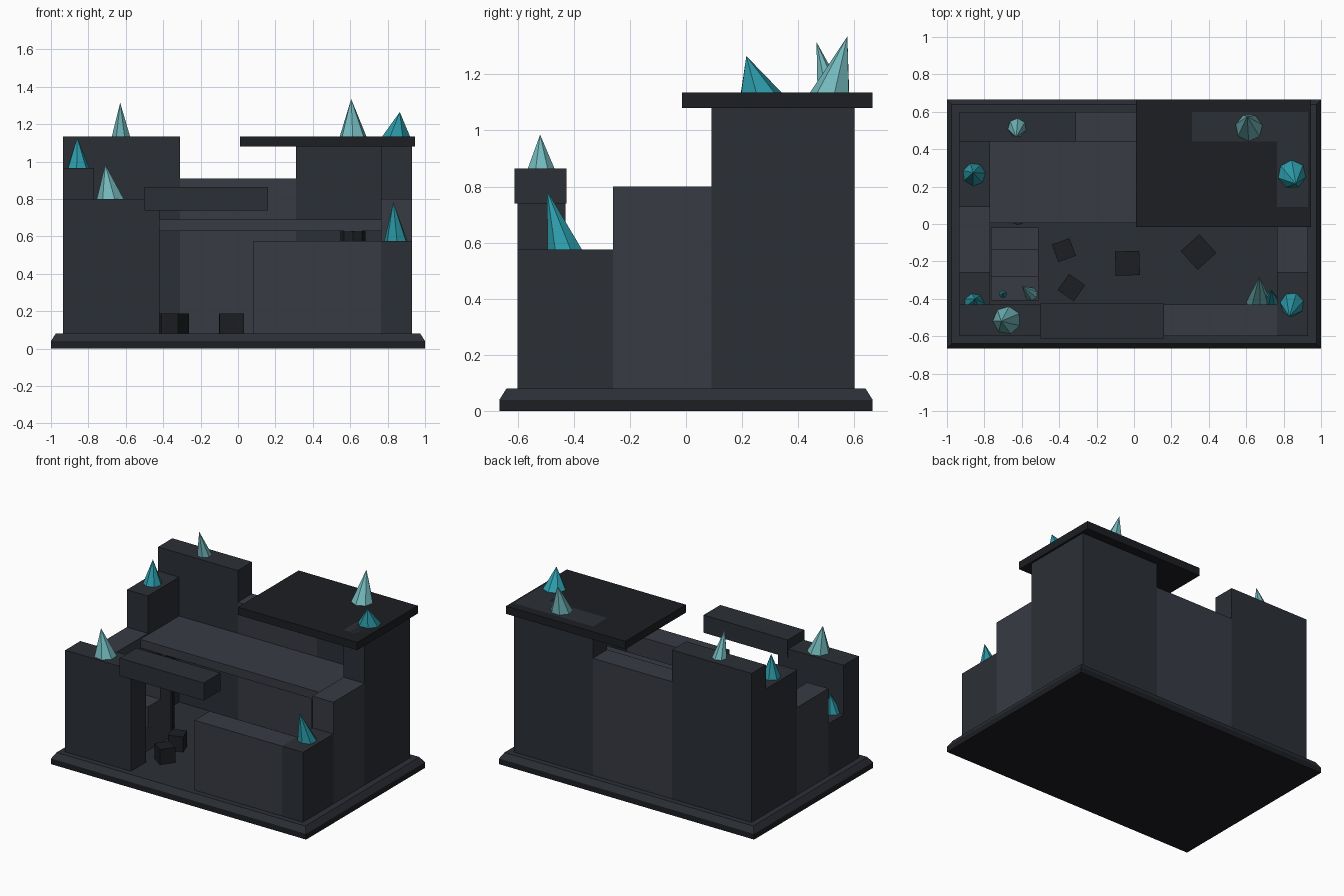
import bpy, bmesh, math

if "Cube" in bpy.data.objects:
    bpy.data.objects.remove(bpy.data.objects["Cube"])


def material(name, rgb):
    m = bpy.data.materials.new(name)
    m.diffuse_color = (*rgb, 1)
    m.use_nodes = True
    m.node_tree.nodes["Principled BSDF"].inputs["Base Color"].default_value = m.diffuse_color
    return m


DARK = material("dark_stone", (0.024, 0.028, 0.036))
LIGHT = material("light_stone", (0.038, 0.043, 0.056))
BLACK = material("black_stone", (0.012, 0.013, 0.016))
TEAL = material("teal_crystal", (0.025, 0.33, 0.40))
PALE = material("pale_crystal", (0.17, 0.48, 0.50))


def finish(name, bm, mat):
    bmesh.ops.recalc_face_normals(bm, faces=bm.faces)
    me = bpy.data.meshes.new(name)
    bm.to_mesh(me)
    bm.free()
    me.materials.append(mat)
    ob = bpy.data.objects.new(name, me)
    bpy.context.collection.objects.link(ob)
    return ob


def box(name, x0, x1, y0, y1, z0, z1, mat, inset=0.0):
    """Box from its bounds; inset shrinks the top face."""
    bm = bmesh.new()
    bmesh.ops.create_cube(bm, size=1)
    for v in bm.verts:
        i = inset if v.co.z > 0 else 0
        v.co = (x1 - i if v.co.x > 0 else x0 + i,
                y1 - i if v.co.y > 0 else y0 + i,
                z1 if v.co.z > 0 else z0)
    return finish(name, bm, mat)


def crystal(name, x, y, z, r, tip, mat, sides=7, turn=0.3):
    """Leaning pyramid with a flat base ring."""
    bm = bmesh.new()
    ring = [bm.verts.new((x + r * math.cos(turn + math.tau * i / sides),
                          y + r * math.sin(turn + math.tau * i / sides), z))
            for i in range(sides)]
    apex = bm.verts.new(tip)
    bm.faces.new(ring[::-1])
    for i in range(sides):
        bm.faces.new((ring[i], ring[(i + 1) % sides], apex))
    return finish(name, bm, mat)


# Base with chamfered upper layer
box("base_slab", -1, 1, -0.665, 0.665, 0, 0.04, BLACK)
box("base_bevel", -1, 1, -0.665, 0.665, 0.04, 0.08, DARK, 0.025)

# Broken walls: bounds in plan, top height
F = 0.08
for name, x0, x1, y0, y1, top, mat in [
    ("back_wall_left", -0.935, -0.31, 0.44, 0.6, 1.135, DARK),
    ("back_wall_middle", -0.31, 0.31, 0.44, 0.6, 0.91, LIGHT),
    ("back_wall_right", 0.31, 0.93, 0.44, 0.6, 1.135, DARK),
    ("left_wall_back", -0.935, -0.77, 0.09, 0.44, 0.965, DARK),
    ("left_wall_middle", -0.935, -0.77, -0.26, 0.09, 0.70, LIGHT),
    ("left_wall_front", -0.935, -0.77, -0.43, -0.26, 0.45, DARK),
    ("right_wall_back", 0.765, 0.93, 0.09, 0.44, 1.135, DARK),
    ("right_wall_middle", 0.765, 0.93, -0.26, 0.09, 0.80, LIGHT),
    ("right_wall_front", 0.765, 0.93, -0.6, -0.26, 0.575, DARK),
    ("front_wall_left", -0.935, -0.42, -0.6, -0.43, 0.80, DARK),
    ("front_wall_right", 0.08, 0.765, -0.6, -0.43, 0.575, LIGHT),
]:
    box(name, x0, x1, y0, y1, F, top, mat)

# Lintel, upper floor, roof
box("lintel", -0.5, 0.16, -0.612, -0.425, 0.74, 0.865, DARK)
box("upper_floor", -0.77, 0.765, 0.005, 0.44, 0.63, 0.69, LIGHT)
box("roof_slab", 0.01, 0.945, -0.015, 0.665, 1.08, 1.135, BLACK)

# Stairs
for i, (y0, y1, top) in enumerate([(-0.41, -0.28, 0.24), (-0.28, -0.14, 0.39),
                                   (-0.14, -0.02, 0.54)]):
    box(f"stair_step_{i + 1}", -0.765, -0.51, y0, y1, F, top, LIGHT)

# Columns under the upper floor
for side, x in (("left", -0.62), ("right", 0.615)):
    bm = bmesh.new()
    bmesh.ops.create_cone(bm, cap_ends=True, segments=8, radius1=0.067,
                          radius2=0.067, depth=0.55)
    bmesh.ops.translate(bm, verts=bm.verts, vec=(x, 0.06, 0.355))
    finish(f"column_{side}", bm, BLACK)

# Loose rubble
for i, (x, y, s, deg) in enumerate([(-0.375, -0.14, 0.1, 20), (-0.035, -0.21, 0.13, 2),
                                    (-0.335, -0.34, 0.105, -35), (0.345, -0.15, 0.135, 42)]):
    ob = box(f"rubble_{i + 1}", -s / 2, s / 2, -s / 2, s / 2, 0, 0.108, BLACK)
    ob.location = (x, y, F)
    ob.rotation_euler.z = math.radians(deg)

# Crystals on the wall tops, roof and inside corners
for i, (x, y, z, r, tip, mat) in enumerate([
    (0.845, -0.43, 0.575, 0.064, (0.83, -0.495, 0.785), TEAL),
    (0.845, 0.265, 1.135, 0.076, (0.865, 0.215, 1.265), TEAL),
    (0.615, 0.515, 1.135, 0.073, (0.605, 0.575, 1.335), PALE),
    (-0.625, 0.515, 1.135, 0.05, (-0.63, 0.465, 1.315), PALE),
    (-0.855, 0.265, 0.965, 0.062, (-0.86, 0.275, 1.13), TEAL),
    (-0.68, -0.515, 0.80, 0.075, (-0.71, -0.52, 0.985), PALE),
    (-0.855, -0.425, 0.45, 0.055, (-0.85, -0.40, 0.59), TEAL),
    (0.665, -0.42, F, 0.065, (0.67, -0.28, 0.32), PALE),
    (0.73, -0.42, F, 0.045, (0.735, -0.35, 0.24), TEAL),
    (-0.55, -0.375, 0.24, 0.035, (-0.60, -0.33, 0.34), PALE),
    (-0.70, -0.375, 0.24, 0.02, (-0.70, -0.37, 0.29), TEAL),
]):
    crystal(f"crystal_{i + 1}", x, y, z, r, tip, mat, turn=0.3 + 0.4 * i)
